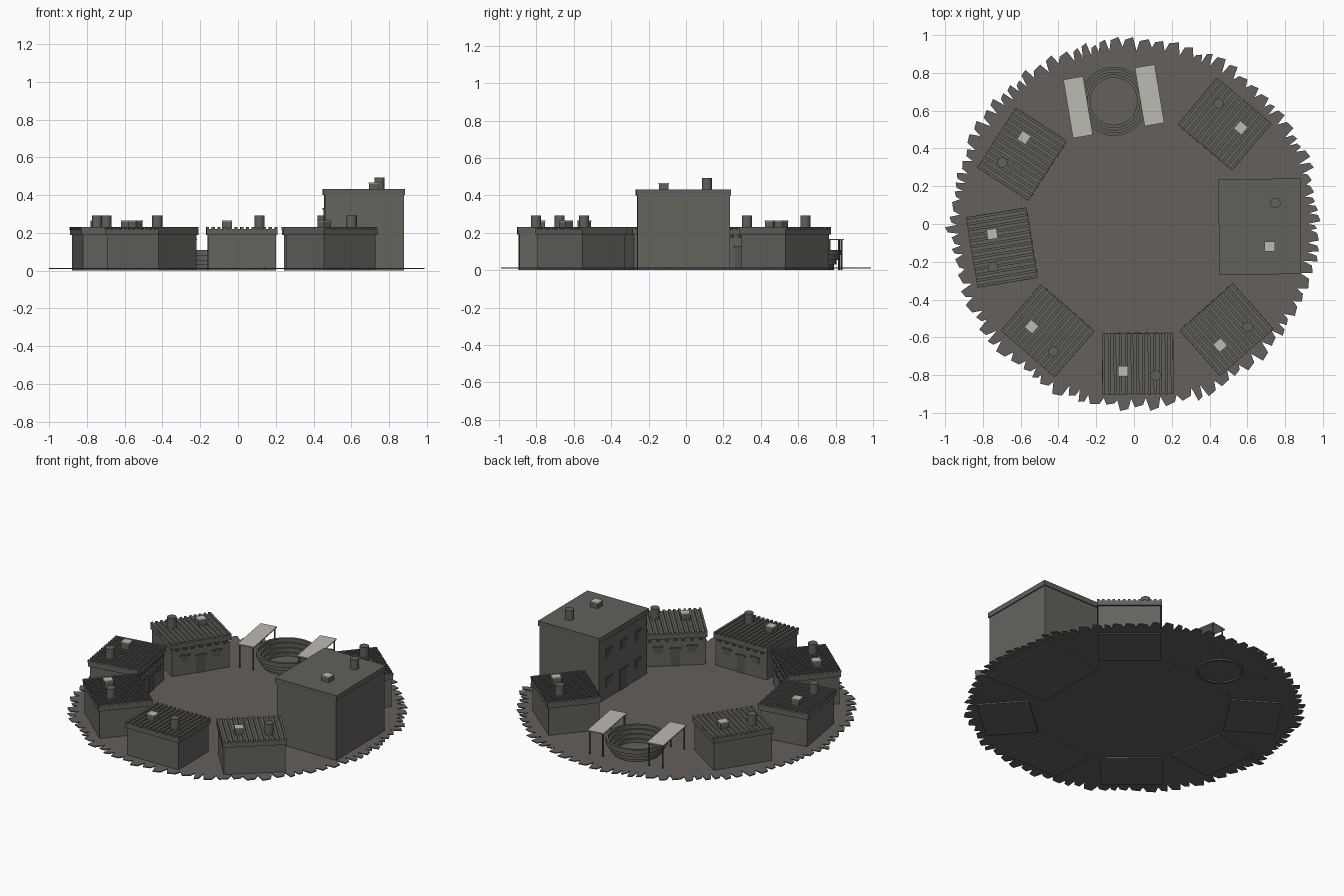
import bpy, bmesh, math, random
from mathutils import Matrix, Vector

if "Cube" in bpy.data.objects:
    bpy.data.objects.remove(bpy.data.objects["Cube"])

random.seed(7)


def material(name, rgb):
    m = bpy.data.materials.new(name)
    m.diffuse_color = (*rgb, 1)
    m.use_nodes = True
    m.node_tree.nodes["Principled BSDF"].inputs["Base Color"].default_value = m.diffuse_color
    return m


GROUND = material("dusty_ground", (0.125, 0.115, 0.108))
WALL = material("weathered_wall", (0.13, 0.125, 0.112))
ROOF = material("roof_sheet", (0.122, 0.118, 0.106))
TRIM = material("dark_trim", (0.095, 0.092, 0.085))
PALE = material("pale_panel", (0.50, 0.49, 0.44))


def finish(name, bm, mat, frame=Matrix()):
    bmesh.ops.recalc_face_normals(bm, faces=bm.faces)
    me = bpy.data.meshes.new(name)
    bm.to_mesh(me)
    bm.free()
    me.materials.append(mat)
    ob = bpy.data.objects.new(name, me)
    ob.matrix_world = frame
    bpy.context.collection.objects.link(ob)
    return ob


def add_box(bm, x0, x1, y0, y1, z0, z1):
    m = Matrix.Translation(((x0 + x1) / 2, (y0 + y1) / 2, (z0 + z1) / 2))
    m = m @ Matrix.Diagonal((x1 - x0, y1 - y0, z1 - z0, 1))
    bmesh.ops.create_cube(bm, size=1, matrix=m)


def add_rod(bm, x, y, z0, z1, r, n=16):
    bmesh.ops.create_cone(bm, cap_ends=True, segments=n, radius1=r, radius2=r, depth=z1 - z0,
                          matrix=Matrix.Translation((x, y, (z0 + z1) / 2)))


def boxes(name, mat, frame, *dims):
    bm = bmesh.new()
    for d in dims:
        add_box(bm, *d)
    return finish(name, bm, mat, frame)


def local_frame(x, y, degrees):
    # local +x points away from the yard centre
    return Matrix.Translation((x, y, 0)) @ Matrix.Rotation(math.radians(degrees), 4, 'Z')


# Ground sheet with a ragged saw-tooth rim
rim = []
a = 0.0
while a < 2 * math.pi - 0.03:
    step = random.uniform(0.045, 0.095)
    low, high = random.uniform(0.915, 0.94), random.uniform(0.965, 1.0)
    if a + step > 2 * math.pi:
        step = 2 * math.pi - a
    rim += [(low, a), (high, a + step * 0.25), (high - 0.012, a + step * 0.8)]
    a += step
bm = bmesh.new()
top = [bm.verts.new((r * math.cos(t), r * math.sin(t), 0.014)) for r, t in rim]
bot = [bm.verts.new((r * math.cos(t), r * math.sin(t), 0.008)) for r, t in rim]
ct, cb = bm.verts.new((0, 0, 0.014)), bm.verts.new((0, 0, 0.008))
for i in range(len(rim)):
    j = (i + 1) % len(rim)
    bm.faces.new((top[i], top[j], ct))
    bm.faces.new((bot[j], bot[i], cb))
    bm.faces.new((bot[i], bot[j], top[j], top[i]))
finish("ground", bm, GROUND)


def roof_items(name, frame, h, k):
    # Chimney pipe and skylight box with pale top
    bm = bmesh.new()
    add_rod(bm, 0.063 * k, 0.094 * k, h - 0.02, h + 0.062, 0.027, 20)
    finish(name + "_chimney", bm, ROOF, frame)
    x, y, s = 0.039 * k, -0.079 * k, 0.026
    boxes(name + "_skylight_box", ROOF, frame, (x - s, x + s, y - s, y + s, h - 0.02, h + 0.03))
    boxes(name + "_skylight_panel", PALE, frame,
          (x - s - .001, x + s + .001, y - s - .001, y + s + .001, h + 0.03, h + 0.035))


def opening(name, frame, x, y, z, w, h):
    # Dark plate with a projecting lintel on the yard side
    boxes(name, TRIM, frame, (x - 0.004, x + 0.004, y - w / 2, y + w / 2, z, z + h),
          (x - 0.009, x, y - w / 2 - 0.006, y + w / 2 + 0.006, z + h, z + h + 0.008))


def hut(name, x, y, angle):
    f = local_frame(x, y, angle)
    d, w = 0.161, 0.189
    boxes(name + "_walls", WALL, f, (-d + .008, d - .008, -w + .008, w - .008, 0, 0.21))
    # Ribbed roof: slab plus raised battens running front to back
    slab = [(-d, d, -w, w, 0.19, 0.221)]
    n = 13
    for i in range(n):
        c = -w + 0.008 + i * (2 * w - 0.016) / (n - 1)
        slab.append((-d - 0.002, d + 0.002, c - 0.007, c + 0.007, 0.215, 0.23))
    boxes(name + "_ribbed_roof", ROOF, f, *slab)
    # Beam ends under the front eave
    boxes(name + "_beam_ends", TRIM, f, *[
        (-d - 0.004, -d + 0.02, c - 0.01, c + 0.01, 0.176, 0.186)
        for c in [-0.15 + i * 0.05 for i in range(7)]])
    xf = -d + 0.008
    opening(name + "_door", f, xf, 0, 0.012, 0.055, 0.11)
    opening(name + "_window_a", f, xf, 0.1, 0.1, 0.05, 0.035)
    opening(name + "_window_b", f, xf, -0.1, 0.1, 0.05, 0.035)
    roof_items(name, f, 0.23, 1.0)


for i, (x, y, ang) in enumerate([(0.48, 0.53, 50), (0.49, -0.56, -48.5), (0.02, -0.74, -89.5),
                                 (-0.457, -0.566, -131), (-0.70, -0.125, 189.3),
                                 (-0.593, 0.37, 147)]):
    hut("hut_%d" % (i + 1), x, y, ang)

# Tall two-storey hall
f = local_frame(0.666, -0.014, 0.5)
boxes("hall_walls", WALL, f, (-0.208, 0.21, -0.247, 0.247, 0, 0.41))
boxes("hall_roof", ROOF, f, (-0.217, 0.217, -0.253, 0.253, 0.40, 0.432))
opening("hall_door", f, -0.208, 0, 0.012, 0.07, 0.13)
for k, (y, z) in enumerate([(-0.15, 0.09), (0.15, 0.09), (-0.15, 0.27), (0, 0.27), (0.15, 0.27)]):
    opening("hall_window_%d" % (k + 1), f, -0.208, y, z, 0.05, 0.055)
roof_items("hall", f, 0.432, 1.33)

# Round tiered stand: stepped profile spun around its axis
f = local_frame(-0.107, 0.65, 99.5)
prof = [(0.125, 0.0), (0.14, 0.0), (0.14, 0.03), (0.154, 0.03), (0.154, 0.055),
        (0.168, 0.055), (0.168, 0.08), (0.182, 0.08), (0.182, 0.108), (0.167, 0.108),
        (0.167, 0.085), (0.153, 0.085), (0.153, 0.06), (0.139, 0.06), (0.139, 0.035), (0.125, 0.035)]
bm = bmesh.new()
N = 40
rings = [[bm.verts.new((r * math.cos(2 * math.pi * s / N), r * math.sin(2 * math.pi * s / N), z))
          for r, z in prof] for s in range(N)]
for s in range(N):
    p, q = rings[s], rings[(s + 1) % N]
    for i in range(len(prof)):
        j = (i + 1) % len(prof)
        bm.faces.new((p[i], q[i], q[j], p[j]))
finish("tiered_stand", bm, ROOF, f)

# Pale canopies on thin posts either side of the stand
for side, label in ((1, "left"), (-1, "right")):
    y = side * 0.192
    boxes(label + "_canopy", PALE, f, (-0.157, 0.157, y - 0.053, y + 0.053, 0.161, 0.168))
    bm = bmesh.new()
    for px in (-0.145, 0.145):
        for py in (y - 0.043, y + 0.043):
            add_rod(bm, px, py, 0, 0.162, 0.005, 8)
    finish(label + "_canopy_posts", bm, TRIM, f)
